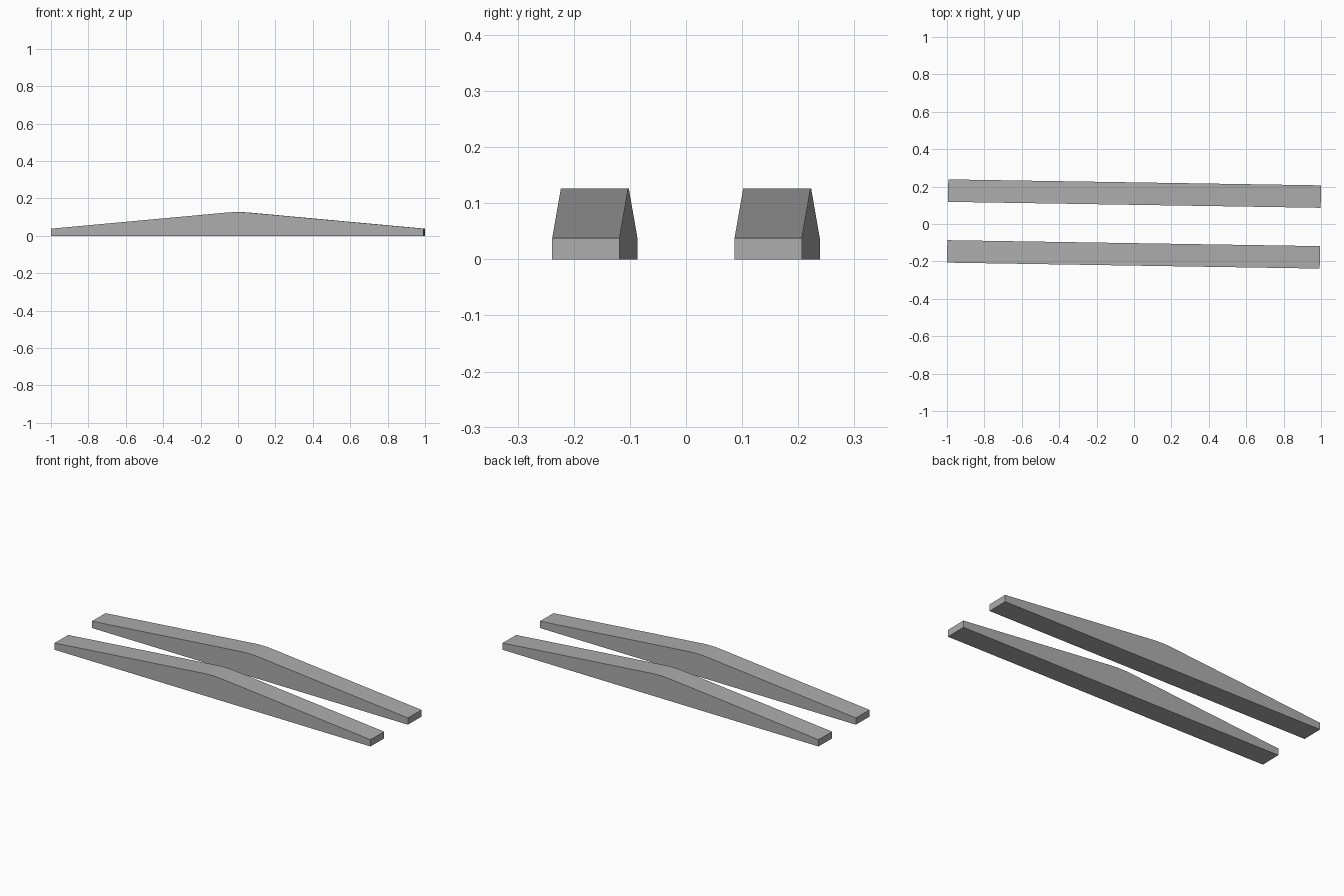
import bpy, bmesh
from mathutils import Matrix

if "Cube" in bpy.data.objects:
    bpy.data.objects.remove(bpy.data.objects["Cube"])

LENGTH, WIDTH = 1.993, 0.12
END_Z, SLOPE, BEND = 0.038, 0.0918, 0.065
SPACING, YAW = 0.1625, -0.016

# Dark grey finish
grey = bpy.data.materials.new("dark_grey")
grey.diffuse_color = (0.42, 0.42, 0.42, 1)
grey.use_nodes = True
grey.node_tree.nodes["Principled BSDF"].inputs["Base Color"].default_value = grey.diffuse_color


def side_profile():
    """Flat base, straight tapers and a softly rounded crest."""
    half = LENGTH / 2
    apex = END_Z + half * SLOPE
    pts = [(-half, 0), (half, 0), (half, END_Z)]
    steps = 8
    for i in range(steps + 1):
        x = BEND * (1 - 2 * i / steps)
        pts.append((x, apex - SLOPE * (x * x + BEND * BEND) / (2 * BEND)))
    pts.append((-half, END_Z))
    return pts


def tapered_bar(name, y):
    bm = bmesh.new()
    face = bm.faces.new([bm.verts.new((x, y - WIDTH / 2, z)) for x, z in side_profile()])
    ext = bmesh.ops.extrude_face_region(bm, geom=[face])
    verts = [v for v in ext["geom"] if isinstance(v, bmesh.types.BMVert)]
    bmesh.ops.translate(bm, vec=(0, WIDTH, 0), verts=verts)
    # The pair is turned slightly about its common centre
    bmesh.ops.transform(bm, matrix=Matrix.Rotation(YAW, 4, "Z"), verts=bm.verts)
    bmesh.ops.recalc_face_normals(bm, faces=bm.faces)
    mesh = bpy.data.meshes.new(name)
    bm.to_mesh(mesh)
    bm.free()
    mesh.materials.append(grey)
    obj = bpy.data.objects.new(name, mesh)
    bpy.context.collection.objects.link(obj)
    bpy.ops.object.select_all(action="DESELECT")
    obj.select_set(True)
    bpy.context.view_layer.objects.active = obj
    bpy.ops.object.shade_smooth_by_angle(angle=0.5)


# Two parallel bars, thick in the middle and thin at the ends
tapered_bar("front_bar", -SPACING)
tapered_bar("back_bar", SPACING)
